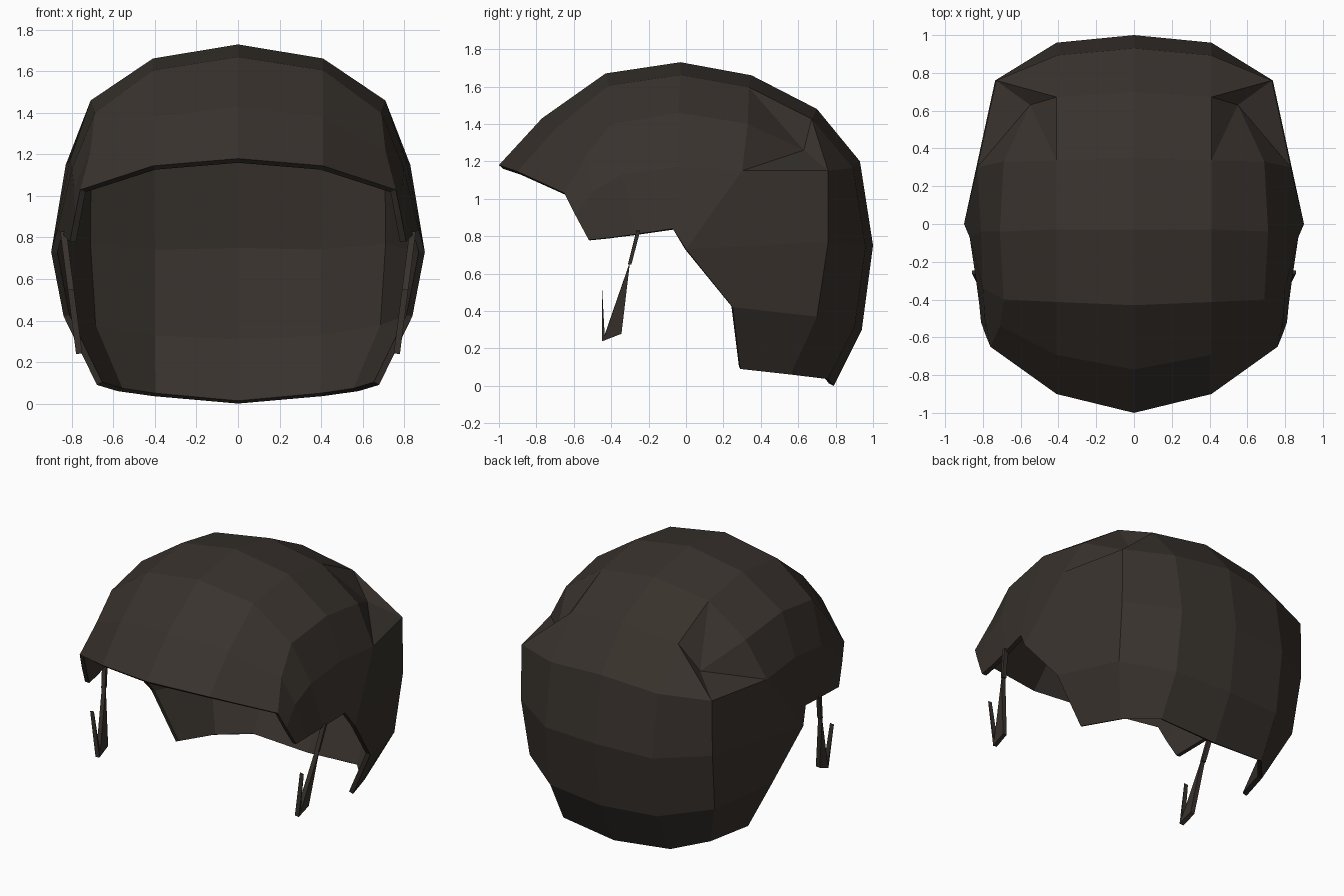
import bpy, bmesh

if "Cube" in bpy.data.objects:
    bpy.data.objects.remove(bpy.data.objects["Cube"])

mat = bpy.data.materials.new("dark_brown")
mat.diffuse_color = (0.04, 0.032, 0.026, 1)
mat.use_nodes = True
mat.node_tree.nodes["Principled BSDF"].inputs["Base Color"].default_value = mat.diffuse_color


def build(name, faces, thickness, offset):
    """Flat-shaded half mesh from corner coordinates, mirrored and thickened."""
    bm = bmesh.new()
    verts = {}
    for f in faces:
        corners = list(dict.fromkeys(f))
        if len(corners) < 3:
            continue
        for p in corners:
            if p not in verts:
                verts[p] = bm.verts.new(p)
        bm.faces.new([verts[p] for p in corners])
    me = bpy.data.meshes.new(name)
    bm.to_mesh(me)
    bm.free()
    me.materials.append(mat)
    ob = bpy.data.objects.new(name, me)
    bpy.context.collection.objects.link(ob)
    mirror = ob.modifiers.new("mirror", 'MIRROR')
    mirror.merge_threshold = 0.001
    solid = ob.modifiers.new("thickness", 'SOLIDIFY')
    solid.thickness = thickness
    solid.offset = offset
    return ob


# Centre line, front brim over the crown to the nape (y, z)
centre = [(-1, 1.18), (-.77, 1.43), (-.43, 1.67), (-.03, 1.73), (.35, 1.66),
          (.70, 1.48), (.93, 1.2), (1, .75), (.94, .3), (.79, 0)]
col0 = [(0, y, z) for y, z in centre]
# Second line, a slightly shrunken copy beside it
col1 = [(.41, y * (.9 if y < -.6 else .96), .6 + (z - .6) * .94) for y, z in centre]
# Shoulder line; the sixth point is the dent at the back corner
col2 = [(.76, -.65, 1.03), (.71, -.54, 1.22), (.69, -.40, 1.40), (.71, -.04, 1.46),
        (.69, .33, 1.40), (.55, .63, 1.26), (.73, .76, 1.15), (.735, .76, .77),
        (.71, .70, .37), (.58, .56, .06)]
# Side line and lower hem; they meet in the hem behind the ear
corner, ear = (.83, .30, 1.15), (.90, 0, .73)
back_hem = [ear, (.84, .25, .42), (.68, .29, .09)]
col3 = [(.785, -.59, .91), (.79, -.50, 1.04), (.80, -.34, 1.13), (.81, -.04, 1.17),
        corner, corner, corner] + back_hem
col4 = [(.81, -.52, .78), (.82, -.42, .79), (.84, -.27, .81), (.87, -.07, .84),
        ear, ear, ear] + back_hem
cols = [col0, col1, col2, col3, col4]

faces = []
for i in range(9):
    for j in range(4):
        a, b = cols[j][i], cols[j + 1][i]
        c, d = cols[j + 1][i + 1], cols[j][i + 1]
        if (i, j) == (5, 1):        # crease from crown to back corner
            faces += [(a, b, c), (a, c, d)]
        elif (i, j) == (4, 1):      # crease running down into the dent
            faces += [(a, b, c), (a, c, d)]
        else:
            faces.append((a, b, c, d))
build("hair_shell", faces, 0.03, -1)


# Loose strands in front of the ears, outlines in (y, z)
def strand(name, outline):
    build(name, [tuple((.765 + .13 * (z - .24), y, z) for y, z in outline)], 0.03, 0)


strand("upper_strand", [(-.265, .83), (-.245, .83), (-.292, .65), (-.31, .65)])
strand("lower_strand", [(-.30, .66), (-.345, .28), (-.448, .24), (-.45, .55), (-.435, .27)])
